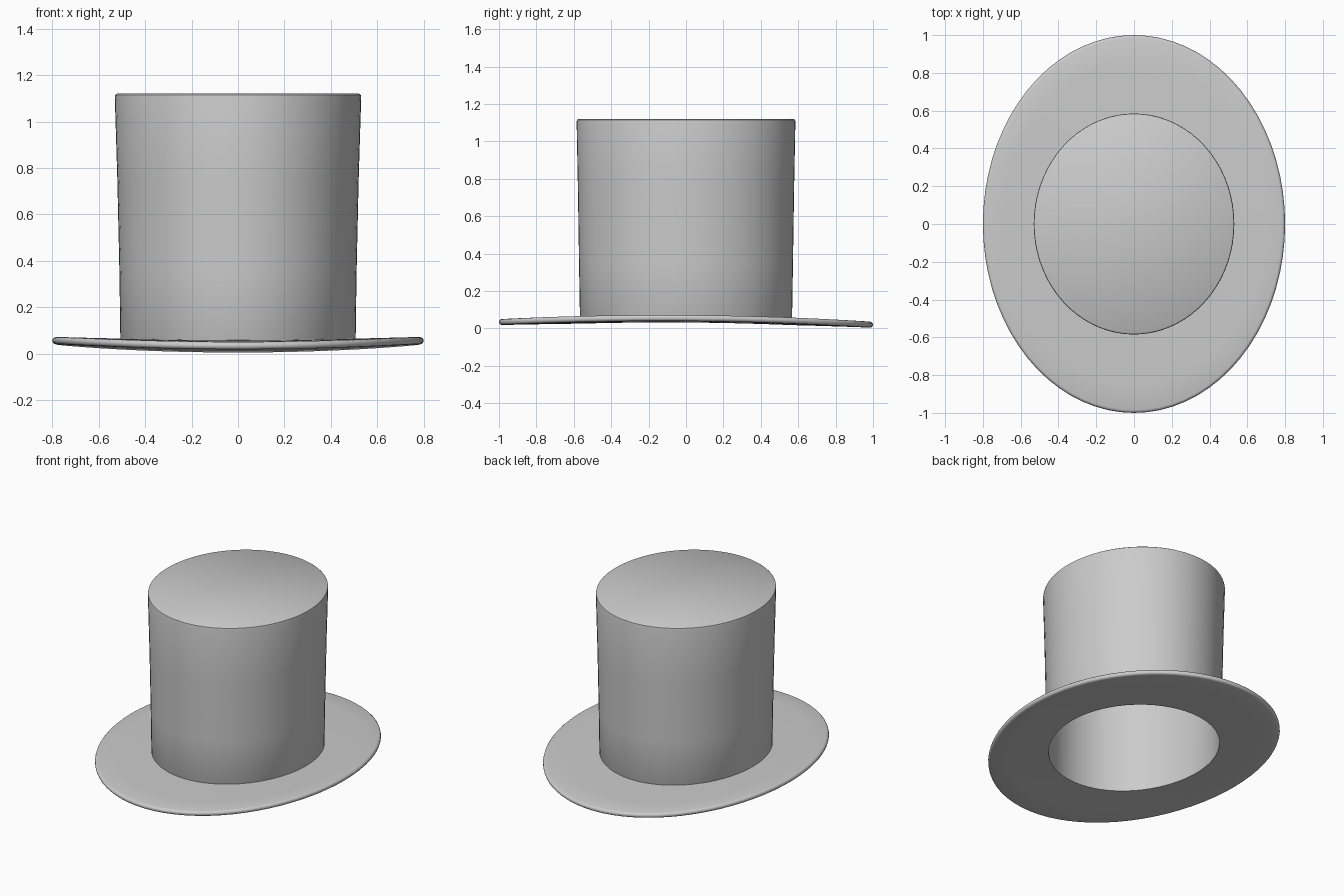
import bpy, bmesh, math

old = bpy.data.objects.get("Cube")
if old:
    bpy.data.objects.remove(old, do_unlink=True)

SIDES = 72

felt = bpy.data.materials.new("grey felt")
felt.use_nodes = True
felt.diffuse_color = (0.6, 0.6, 0.6, 1)
felt.node_tree.nodes["Principled BSDF"].inputs["Base Color"].default_value = felt.diffuse_color


def droop(x, y):
    """Gentle saddle: sides curl up, front and back dip."""
    return 0.043 + 0.02 * x * x - 0.016 * y * y - 0.007 * y


def loft(name, rings, closed):
    """Skin oval rings (rx, ry, z, follow); follow adds the brim's curve to z."""
    bm = bmesh.new()
    loops = []
    for rx, ry, z, follow in rings:
        loop = []
        for i in range(SIDES):
            a = math.tau * i / SIDES
            x, y = rx * math.cos(a), ry * math.sin(a)
            loop.append(bm.verts.new((x, y, z + follow * droop(x, y))))
        loops.append(loop)
    pairs = list(zip(loops, loops[1:]))
    if closed:
        pairs.append((loops[-1], loops[0]))
    for low, high in pairs:
        for i in range(SIDES):
            j = (i + 1) % SIDES
            bm.faces.new((low[i], low[j], high[j], high[i]))
    if not closed:
        bm.faces.new(loops[0])
        bm.faces.new(loops[-1])
    bmesh.ops.recalc_face_normals(bm, faces=bm.faces)
    mesh = bpy.data.meshes.new(name)
    bm.to_mesh(mesh)
    bm.free()
    obj = bpy.data.objects.new(name, mesh)
    bpy.context.collection.objects.link(obj)
    mesh.materials.append(felt)
    bpy.ops.object.select_all(action='DESELECT')
    obj.select_set(True)
    bpy.context.view_layer.objects.active = obj
    bpy.ops.object.shade_smooth_by_angle(angle=math.radians(40))
    return obj


# Brim: flat oval ring with a rounded outer lip
T = 0.016
lip = []
for k in range(7):
    a = math.pi * (k / 6 - 0.5)
    out = T * (math.cos(a) - 1)
    lip.append((0.8 + out, 1.0 + out, T * math.sin(a), 1))
under = [(0.495, 0.555, -T, 1), (0.6, 0.7, -T, 1), (0.7, 0.85, -T, 1)]
upper = [(rx, ry, -z, f) for rx, ry, z, f in reversed(under)]
loft("brim", under + lip + upper, True)

# Crown: flaring outer wall, softened top edge, flat top, hollow inside
loft("crown", [
    (0.493, 0.555, 1.105, 0),
    (0.492, 0.554, 0.55, 0),
    (0.495, 0.555, -T, 1),
    (0.507, 0.567, 0.01, 1),
    (0.511, 0.572, 0.35, 0),
    (0.52, 0.578, 0.75, 0),
    (0.531, 0.585, 1.105, 0),
    (0.529, 0.583, 1.115, 0),
    (0.522, 0.576, 1.12, 0),
], False)
